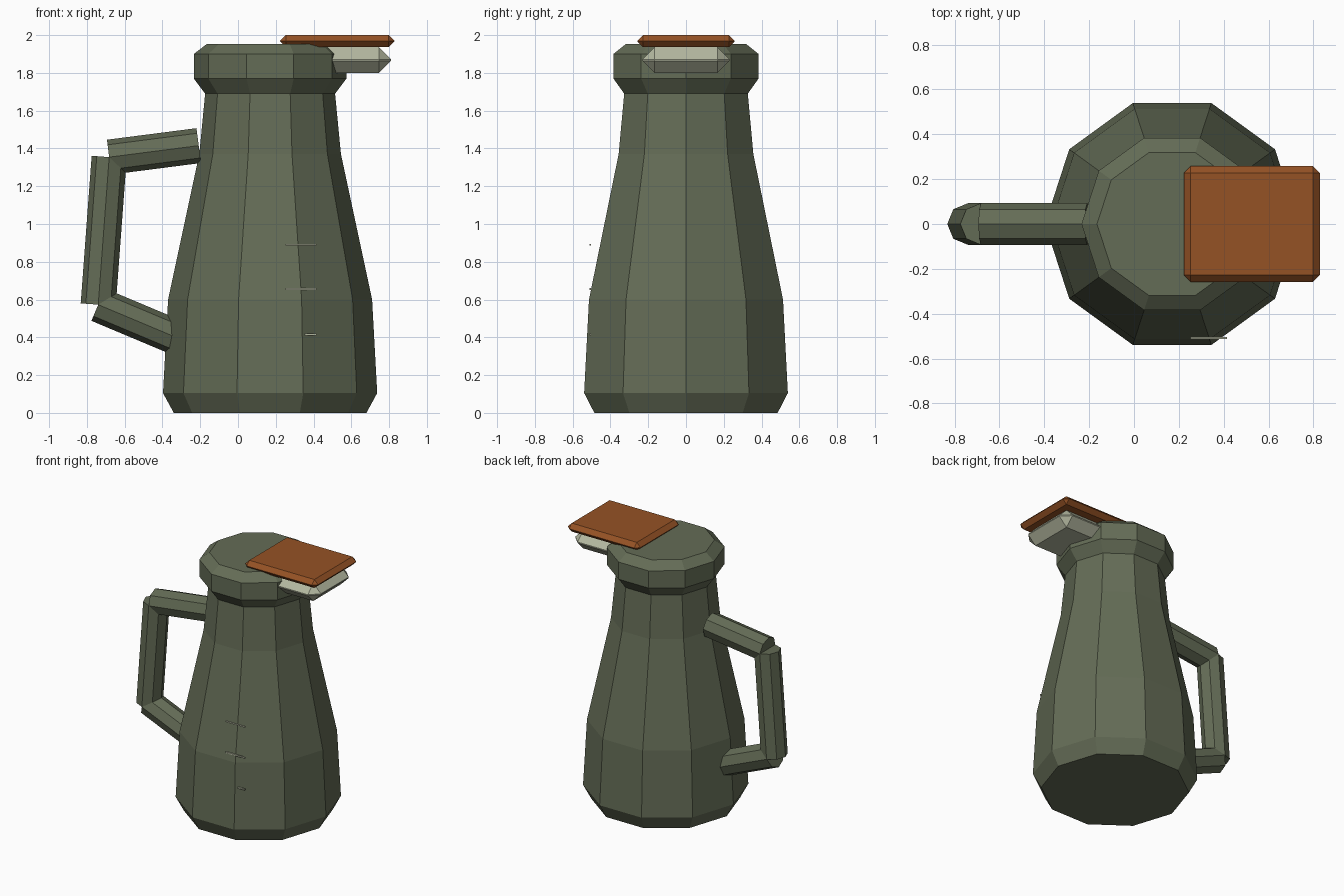
import bpy, bmesh, math
from mathutils import Vector

if "Cube" in bpy.data.objects:
    bpy.data.objects.remove(bpy.data.objects["Cube"])


def material(name, rgb):
    m = bpy.data.materials.new(name)
    m.diffuse_color = (*rgb, 1)
    m.use_nodes = True
    m.node_tree.nodes["Principled BSDF"].inputs["Base Color"].default_value = m.diffuse_color
    return m


GREEN = material("olive_green", (0.127, 0.150, 0.093))
ORANGE = material("burnt_orange", (0.300, 0.084, 0.018))
CREAM = material("pale_grey", (0.456, 0.479, 0.352))


def finish(name, bm, mat):
    bmesh.ops.recalc_face_normals(bm, faces=bm.faces)
    me = bpy.data.meshes.new(name)
    bm.to_mesh(me)
    bm.free()
    me.materials.append(mat)
    ob = bpy.data.objects.new(name, me)
    bpy.context.collection.objects.link(ob)
    return ob


def box(name, lo, hi, mat, bevel=0):
    """Box between two corners, with optional one-step chamfer."""
    lo, hi = Vector(lo), Vector(hi)
    bm = bmesh.new()
    bmesh.ops.create_cube(bm, size=1)
    for v in bm.verts:
        v.co = Vector(a * b for a, b in zip(v.co, hi - lo)) + (lo + hi) / 2
    if bevel:
        bmesh.ops.bevel(bm, geom=bm.edges[:], offset=bevel, segments=1,
                        profile=0.5, affect='EDGES')
    return finish(name, bm, mat)


def lathe(name, profile, sides, cx, mat):
    """Closed faceted body from (radius, z) rings."""
    bm = bmesh.new()
    rings = [[bm.verts.new((cx + r * math.cos(2 * math.pi * i / sides),
                            r * math.sin(2 * math.pi * i / sides), z))
              for i in range(sides)] for r, z in profile]
    for a, b in zip(rings, rings[1:]):
        for i in range(sides):
            j = (i + 1) % sides
            bm.faces.new((a[i], a[j], b[j], b[i]))
    bm.faces.new(rings[0])
    bm.faces.new(rings[-1])
    return finish(name, bm, mat)


def bar(name, p, q, radius, mat, sides=8):
    """Straight octagonal bar between two points in the XZ plane."""
    p, q = Vector((p[0], 0, p[1])), Vector((q[0], 0, q[1]))
    side = Vector((0, 1, 0))
    up = (q - p).normalized().cross(side)
    bm = bmesh.new()
    ends = []
    for c in (p, q):
        ends.append([bm.verts.new(c + radius * (math.cos(t) * side + math.sin(t) * up))
                     for t in (2 * math.pi * i / sides for i in range(sides))])
    for i in range(sides):
        j = (i + 1) % sides
        bm.faces.new((ends[0][i], ends[0][j], ends[1][j], ends[1][i]))
    for e in ends:
        bm.faces.new(e)
    return finish(name, bm, mat)


# Ten-sided jug body with collar
lathe("jug_body", [(0.51, 0), (0.567, 0.105), (0.54, 0.60), (0.375, 1.37),
                   (0.344, 1.69), (0.404, 1.77), (0.404, 1.90), (0.335, 1.953)],
      10, 0.17, GREEN)

# Handle: three overlapping bars
path = [(-0.208, 1.415), (-0.682, 1.354), (-0.740, 0.573), (-0.335, 0.403)]
for part, a, b in zip(("upper", "grip", "lower"), path, path[1:]):
    bar("handle_" + part, a, b, 0.093, GREEN)

# Spout and lid plate
box("spout", (0.33, -0.23, 1.80), (0.81, 0.23, 1.936), CREAM, 0.064)
box("lid", (0.222, -0.258, 1.936), (0.829, 0.258, 2.0), ORANGE, 0.031)

# Measuring marks on the front
for i, z in enumerate((0.415, 0.655, 0.89)):
    box(f"measure_mark_{i + 1}", (0.252, -0.512, z - 0.005),
        (0.415, -0.503, z + 0.005), CREAM)
